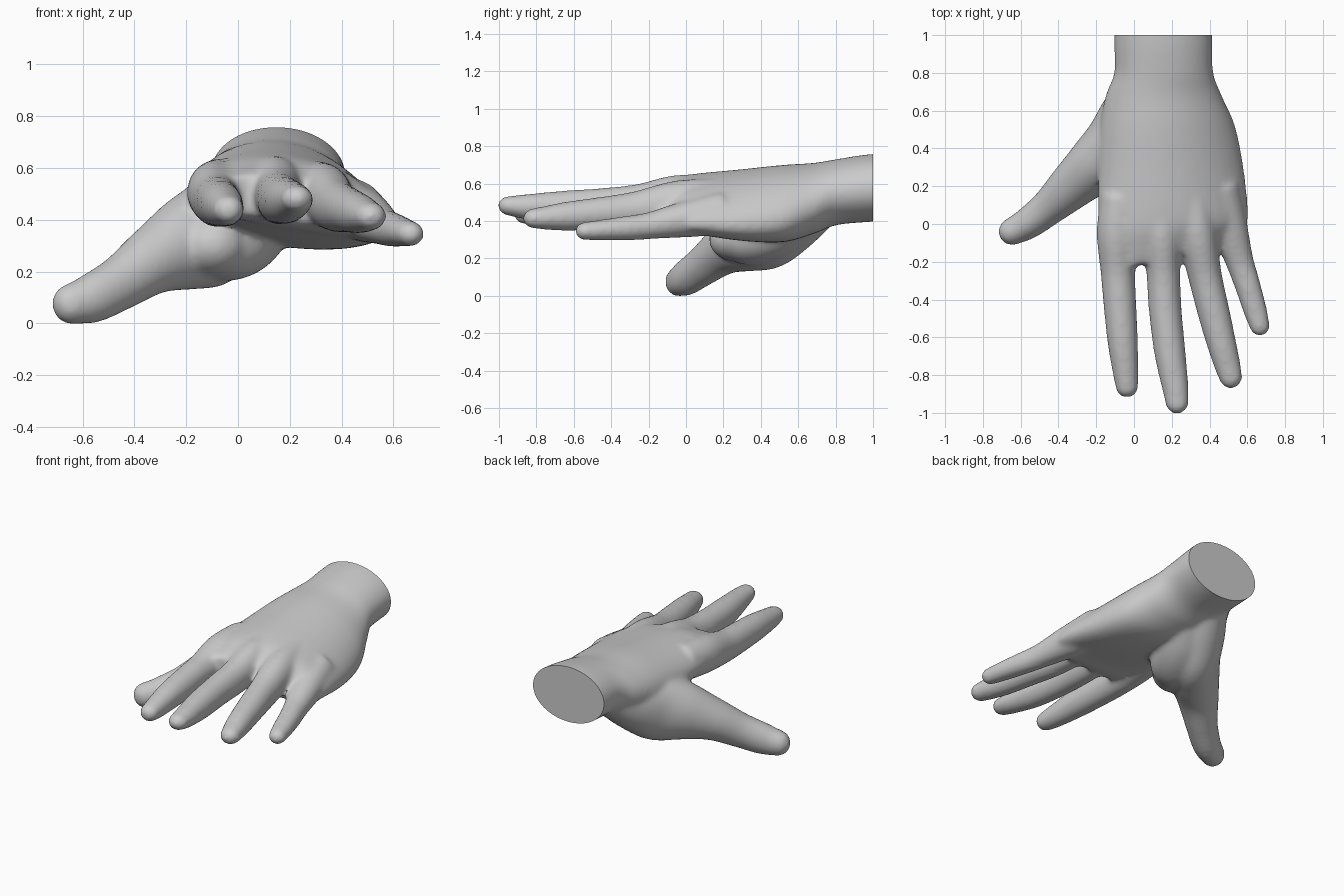
import bpy, bmesh, math
from mathutils import Vector

if "Cube" in bpy.data.objects:
    bpy.data.objects.remove(bpy.data.objects["Cube"])

SEG = 40
PAD = 0.007   # makes up for shrinkage when the skin is smoothed


def spline(rows, steps=8):
    """Catmull-Rom resampling of rows of numbers."""
    p = [Vector(r) for r in rows]
    p = [2 * p[0] - p[1]] + p + [2 * p[-1] - p[-2]]
    out = []
    for i in range(1, len(p) - 2):
        a, b, c, d = p[i - 1:i + 3]
        for s in range(steps):
            t = s / steps
            out.append(0.5 * (2 * b + (c - a) * t + (2 * a - 5 * b + 4 * c - d) * t * t
                              + (3 * b - a - 3 * c + d) * t ** 3))
    return out + [p[-2]]


def skin_rings(bm, rings):
    """Join rings of points into a closed tube."""
    vs = [[bm.verts.new(p) for p in ring] for ring in rings]
    new = [bm.faces.new(vs[0][::-1]), bm.faces.new(vs[-1])]
    for a, b in zip(vs, vs[1:]):
        for i in range(SEG):
            j = (i + 1) % SEG
            new.append(bm.faces.new((a[i], a[j], b[j], b[i])))
    bmesh.ops.recalc_face_normals(bm, faces=new)


def digit(bm, rows):
    """Round-ended limb: rows of x, y, z, half width, half height."""
    pts = spline(rows)
    frames = []
    for i, p in enumerate(pts):
        a, b = pts[max(i - 1, 0)], pts[min(i + 1, len(pts) - 1)]
        t = Vector((b - a)[:3]).normalized()
        frames.append((Vector(p[:3]), t, p[3] + PAD, p[4] + PAD))
    c, t, w, h = frames[-1]
    for k in range(1, 8):
        q = k / 8 * math.pi / 2
        frames.append((c + t * w * math.sin(q), t, w * math.cos(q), h * math.cos(q)))
    rings = []
    for c, t, w, h in frames:
        side = t.cross(Vector((0, 0, 1))).normalized()
        up = side.cross(t)
        rings.append([c + side * w * math.cos(u) + up * h * math.sin(u)
                      for u in (2 * math.pi * i / SEG for i in range(SEG))])
    skin_rings(bm, rings)


def palm(bm, rows):
    """Rows of y, left x, right x, mid z, half thickness, slope, arch, skew."""
    rings = []
    for y, x0, x1, zc, b, slope, arch, skew in (tuple(r) for r in spline(rows)):
        ring = []
        for i in range(SEG):
            u = 2 * math.pi * i / SEG
            dx = math.cos(u) * (x1 - x0) / 2
            ring.append(Vector(((x0 + x1) / 2 + dx, y + skew * dx,
                                zc + b * math.sin(u) + slope * dx - arch * math.cos(u) ** 2)))
        rings.append(ring)
    skin_rings(bm, rings)


bm = bmesh.new()

# wrist and palm
palm(bm, [
    (1.10, -.105, .415, .592, .182, -.02, .00, 0),
    (0.95, -.105, .415, .582, .180, -.02, .00, 0),
    (0.80, -.105, .420, .562, .176, -.04, .00, 0),
    (0.68, -.150, .465, .530, .188, -.08, .02, 0),
    (0.52, -.180, .535, .505, .200, -.13, .04, 0),
    (0.30, -.190, .580, .500, .180, -.15, .05, 0),
    (0.02, -.190, .605, .507, .142, -.15, .05, .08),
    (-0.10, -.180, .580, .495, .115, -.15, .05, .18),
    (-0.18, -.165, .520, .490, .085, -.14, .04, .25),
])

# index finger
digit(bm, [(-.07, .15, .53, .10, .11), (-.09, -.05, .515, .10, .11),
           (-.085, -.25, .485, .085, .095), (-.075, -.42, .475, .080, .088),
           (-.06, -.62, .465, .074, .078), (-.045, -.78, .452, .062, .062),
           (-.037, -.86, .448, .054, .050)])
# middle finger
digit(bm, [(.12, .15, .54, .10, .11), (.145, -.05, .535, .095, .112),
           (.155, -.25, .500, .083, .100), (.165, -.45, .488, .080, .090),
           (.19, -.68, .482, .076, .080), (.218, -.86, .485, .064, .060),
           (.228, -.945, .490, .055, .046)])
# ring finger
digit(bm, [(.30, .15, .52, .10, .11), (.335, -.05, .505, .095, .112),
           (.375, -.27, .465, .083, .095), (.425, -.48, .447, .078, .080),
           (.468, -.65, .433, .070, .070), (.498, -.76, .425, .062, .055),
           (.512, -.81, .423, .055, .048)])
# little finger
digit(bm, [(.45, .20, .45, .10, .11), (.505, -.02, .415, .090, .088),
           (.56, -.20, .383, .068, .065), (.60, -.32, .370, .062, .059),
           (.642, -.46, .360, .056, .048), (.666, -.54, .355, .047, .042)])
# thumb and its base
digit(bm, [(.08, .74, .53, .14, .12), (-.02, .58, .43, .15, .17),
           (-.10, .44, .36, .15, .20), (-.20, .32, .315, .145, .175),
           (-.33, .20, .250, .118, .125), (-.45, .09, .168, .090, .100),
           (-.56, .005, .108, .078, .090), (-.645, -.040, .083, .066, .072)])
# pad filling the palm between thumb and heel
digit(bm, [(.16, .66, .46, .10, .09), (.04, .50, .36, .15, .13),
           (-.04, .36, .31, .16, .13), (-.10, .26, .31, .13, .11)])

mesh = bpy.data.meshes.new("hand_parts")
bm.to_mesh(mesh)
bm.free()
hand = bpy.data.objects.new("hand", mesh)
bpy.context.collection.objects.link(hand)

# fuse the parts into one soft skin
fuse = hand.modifiers.new("fuse", 'REMESH')
fuse.mode = 'VOXEL'
fuse.voxel_size = 0.013
soften = hand.modifiers.new("soften", 'SMOOTH')
soften.factor = 0.5
soften.iterations = 16
bpy.context.view_layer.update()
skin = bpy.data.meshes.new_from_object(hand.evaluated_get(bpy.context.evaluated_depsgraph_get()))
hand.modifiers.clear()
hand.data = skin
skin.name = "hand"

# flat cut at the wrist
bm = bmesh.new()
bm.from_mesh(skin)
cut = bmesh.ops.bisect_plane(bm, geom=bm.verts[:] + bm.edges[:] + bm.faces[:],
                             plane_co=(0, 1, 0), plane_no=(0, 1, 0), clear_outer=True)
rim = [e for e in cut['geom_cut'] if isinstance(e, bmesh.types.BMEdge)]
bmesh.ops.contextual_create(bm, geom=rim)
bmesh.ops.recalc_face_normals(bm, faces=bm.faces)
low = min(v.co.z for v in bm.verts)
bmesh.ops.translate(bm, verts=bm.verts, vec=(0, 0, -low))
bm.to_mesh(skin)
bm.free()

grey = bpy.data.materials.new("plain grey")
grey.diffuse_color = (0.6, 0.6, 0.6, 1)
grey.use_nodes = True
grey.node_tree.nodes["Principled BSDF"].inputs["Base Color"].default_value = grey.diffuse_color
skin.materials.clear()
skin.materials.append(grey)

bpy.context.view_layer.objects.active = hand
hand.select_set(True)
bpy.ops.object.shade_smooth_by_angle(angle=math.radians(45))
